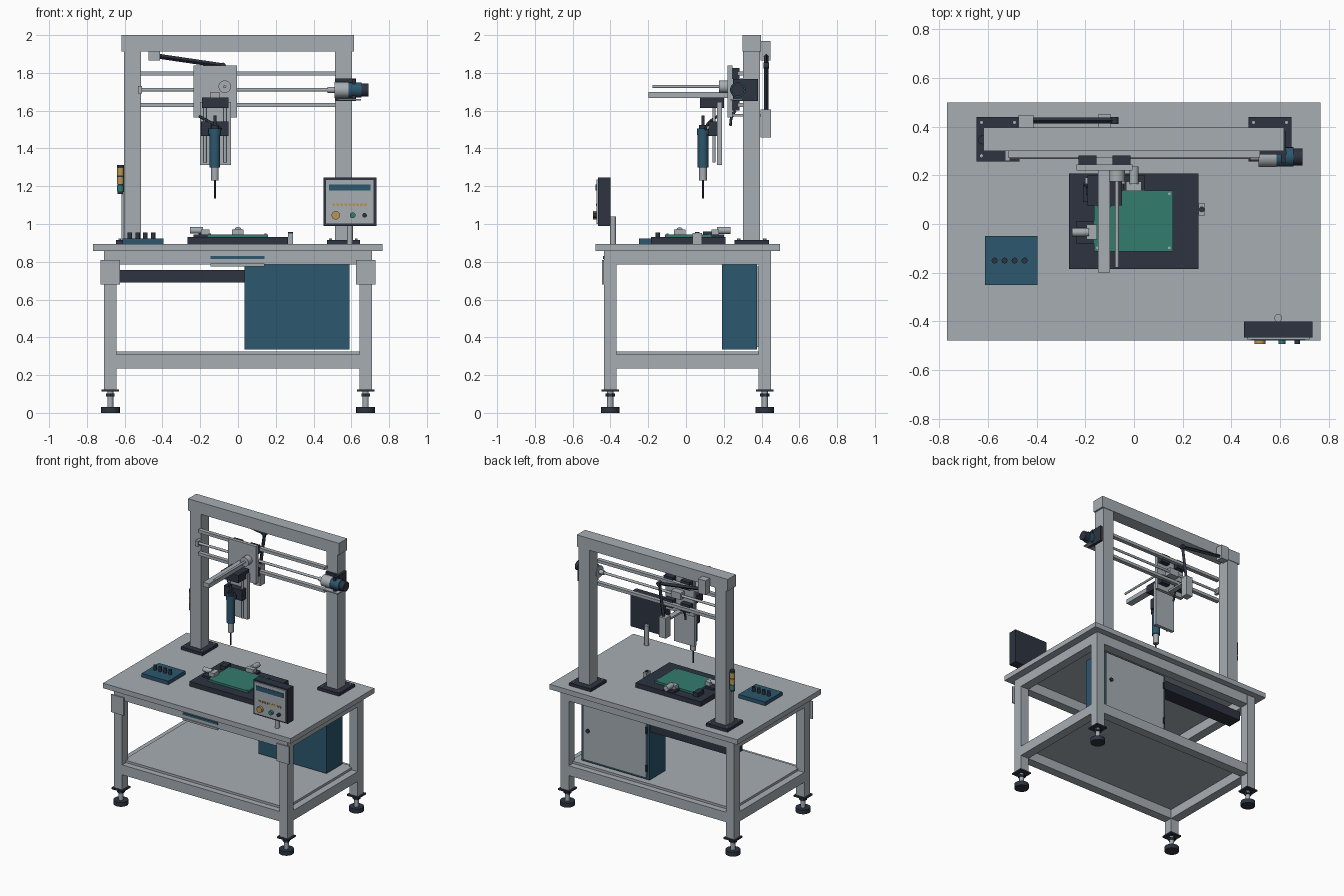
import bpy, math
from mathutils import Vector


def mat(name, col):
    m = bpy.data.materials.new(name)
    m.diffuse_color = (*col, 1)
    return m


GREY = mat("light_grey", (0.38, 0.42, 0.45))
DARK = mat("dark_navy", (0.026, 0.034, 0.052))
BLUE = mat("steel_blue", (0.025, 0.095, 0.155))
GREEN = mat("board_green", (0.034, 0.2, 0.155))
AMBER = mat("amber", (0.5, 0.3, 0.085))


def finish(o, name, m):
    o.name = name
    o.data.name = name
    o.data.materials.append(m)
    return o


def box(name, m, x, y, z):
    """Box from (min, max) pairs on each axis."""
    bpy.ops.mesh.primitive_cube_add(size=1)
    o = bpy.context.object
    for v in o.data.vertices:
        v.co = [p[0] if c < 0 else p[1] for c, p in zip(v.co, (x, y, z))]
    return finish(o, name, m)


def rod(name, m, a, b, r, sides=24):
    """Cylinder between two points."""
    a, b = Vector(a), Vector(b)
    d = b - a
    bpy.ops.mesh.primitive_cylinder_add(vertices=sides, radius=r, depth=d.length, location=(a + b) / 2)
    o = bpy.context.object
    o.rotation_euler = d.to_track_quat('Z', 'Y').to_euler()
    if sides > 8:
        bpy.ops.object.shade_smooth_by_angle()
    return finish(o, name, m)


def cable(name, m, pts, r):
    """Round cable through a few points."""
    c = bpy.data.curves.new(name, 'CURVE')
    c.dimensions = '3D'
    c.bevel_depth = r
    c.bevel_resolution = 2
    c.use_fill_caps = True
    s = c.splines.new('BEZIER')
    s.bezier_points.add(len(pts) - 1)
    for bp, p in zip(s.bezier_points, pts):
        bp.co = p
        bp.handle_left_type = bp.handle_right_type = 'AUTO'
    o = bpy.data.objects.new(name, c)
    bpy.context.collection.objects.link(o)
    c.materials.append(m)


# table top and apron
box("table_top", GREY, (-0.768, 0.765), (-0.478, 0.498), (0.858, 0.895))
for y0, y1, tag in ((-0.434, -0.368, "front"), (0.383, 0.45, "back")):
    box(f"apron_{tag}", GREY, (-0.65, 0.65), (y0, y1), (0.785, 0.858))
    box(f"lower_rail_{tag}", GREY, (-0.65, 0.65), (y0, y1), (0.235, 0.308))
for x0, x1, tag in ((-0.71, -0.643, "left"), (0.643, 0.71, "right")):
    box(f"apron_{tag}", GREY, (x0, x1), (-0.37, 0.385), (0.785, 0.858))
    box(f"lower_rail_{tag}", GREY, (x0, x1), (-0.37, 0.385), (0.235, 0.308))
box("shelf", GREY, (-0.66, 0.66), (-0.39, 0.405), (0.305, 0.325))

# legs with levelling feet
for x in (-0.676, 0.676):
    for y in (-0.401, 0.417):
        box("leg", GREY, (x - 0.034, x + 0.034), (y - 0.034, y + 0.034), (0.12, 0.858))
        box("foot_plate", DARK, (x - 0.046, x + 0.046), (y - 0.046, y + 0.046), (0.113, 0.124))
        rod("foot_stem", GREY, (x, y, 0.025), (x, y, 0.115), 0.016)
        rod("foot_nut", DARK, (x, y, 0.086), (x, y, 0.102), 0.026, 6)
        rod("foot_pad", DARK, (x, y, 0), (x, y, 0.032), 0.05)
    box("corner_plate", GREY, (x - 0.052, x + 0.052), (-0.444, -0.434), (0.68, 0.81))

# front drawer strip
box("drawer_lip", GREY, (-0.145, 0.14), (-0.442, -0.38), (0.776, 0.79))
box("drawer_strip", BLUE, (-0.145, 0.14), (-0.44, -0.433), (0.814, 0.83))

# cabinet, door and cable tray
box("cabinet", BLUE, (0.035, 0.59), (0.19, 0.376), (0.335, 0.785))
box("cabinet_door", GREY, (0.055, 0.57), (0.376, 0.386), (0.35, 0.775))
rod("door_lock", DARK, (0.53, 0.38, 0.57), (0.53, 0.395, 0.57), 0.014)
for z in (0.42, 0.7):
    box("door_hinge", DARK, (0.05, 0.062), (0.376, 0.392), (z - 0.025, z + 0.025))
box("cable_tray", DARK, (-0.643, 0.035), (0.26, 0.37), (0.69, 0.757))

# gantry
for s, tag in ((-1, "left"), (1, "right")):
    c = s * 0.558
    box(f"gantry_base_{tag}", DARK, (c - 0.088, c + 0.088), (0.257, 0.44), (0.895, 0.916))
    box(f"gantry_post_{tag}", GREY, (c - 0.045, c + 0.045), (0.302, 0.392), (0.916, 1.92))
    for dx in (-0.068, 0.068):
        for y in (0.28, 0.417):
            rod("base_bolt", GREY, (c + dx, y, 0.915), (c + dx, y, 0.923), 0.009, 6)
box("gantry_beam", GREY, (-0.618, 0.615), (0.3, 0.396), (1.913, 2.0))

# horizontal axis rails and screw
for z in (1.797, 1.63):
    box("cross_rail", GREY, (-0.518, 0.518), (0.272, 0.302), (z - 0.011, z + 0.011))
    for x in (-0.19, -0.052):
        box("rail_slider", DARK, (x - 0.037, x + 0.037), (0.243, 0.282), (z - 0.03, z + 0.03))
rod("cross_screw", GREY, (-0.525, 0.275, 1.71), (0.52, 0.275, 1.71), 0.009)
box("screw_bearing", GREY, (-0.53, -0.508), (0.258, 0.303), (1.69, 1.73))
box("screw_nut", GREY, (-0.16, -0.08), (0.244, 0.292), (1.685, 1.735))

# horizontal axis motor
box("motor_bracket", DARK, (0.515, 0.625), (0.285, 0.302), (1.65, 1.77))
box("motor_side_plate", DARK, (0.603, 0.622), (0.25, 0.38), (1.652, 1.768))
box("motor_shelf", GREY, (0.53, 0.65), (0.235, 0.3), (1.655, 1.663))
for name, m, x0, x1, r in (("motor_coupling", GREY, 0.475, 0.515, 0.016), ("motor_gearbox", GREY, 0.51, 0.585, 0.042),
                           ("motor_body", BLUE, 0.585, 0.655, 0.04), ("motor_cap", DARK, 0.655, 0.692, 0.034)):
    rod(name, m, (x0, 0.275, 1.71), (x1, 0.275, 1.71), r)

# carriage and forward arm
box("carriage_plate", GREY, (-0.235, -0.006), (0.22, 0.245), (1.563, 1.84))
box("arm_beam", GREY, (-0.147, -0.098), (-0.198, 0.222), (1.668, 1.7))
rod("arm_screw", GREY, (-0.07, -0.178, 1.727), (-0.07, 0.222, 1.727), 0.008)
rod("arm_screw_flange", GREY, (-0.07, 0.175, 1.727), (-0.07, 0.222, 1.727), 0.033)
box("arm_slider", DARK, (-0.19, -0.05), (0.075, 0.2), (1.613, 1.67))

# vertical axis
box("vertical_plate", GREY, (-0.202, -0.037), (0.165, 0.19), (1.313, 1.645))
for x in (-0.175, -0.068):
    rod("vertical_rod", GREY, (x, 0.148, 1.325), (x, 0.148, 1.62), 0.008)
box("vertical_slider", DARK, (-0.197, -0.05), (0.118, 0.166), (1.465, 1.543))

# driving tool
for name, m, z0, z1, r in (("tool_body", BLUE, 1.3, 1.48, 0.028), ("tool_collar", BLUE, 1.47, 1.505, 0.033),
                           ("tool_neck", DARK, 1.5, 1.525, 0.02), ("tool_inlet", DARK, 1.52, 1.575, 0.009),
                           ("tool_chuck", GREY, 1.23, 1.3, 0.02), ("tool_bit", DARK, 1.135, 1.23, 0.005)):
    rod(name, m, (-0.122, 0.09, z0), (-0.122, 0.09, z1), r)
box("tool_clamp", DARK, (-0.15, -0.094), (0.09, 0.125), (1.47, 1.5))
cable("tool_hose", DARK, [(-0.09, 0.1, 1.5), (-0.14, 0.12, 1.535), (-0.205, 0.165, 1.57)], 0.007)
cable("carriage_cable", DARK, [(-0.16, 0.26, 1.6), (-0.16, 0.24, 1.56), (-0.16, 0.235, 1.52)], 0.007)

# cable arm behind the beam
box("cable_anchor", GREY, (-0.473, -0.412), (0.394, 0.448), (1.865, 1.97))
elbow = (-0.08, 0.425, 1.838)
rod("cable_chain_upper", DARK, (-0.42, 0.425, 1.888), elbow, 0.013, 4)
rod("cable_chain_lower", DARK, elbow, (-0.115, 0.425, 1.595), 0.013, 4)
rod("cable_elbow", DARK, (-0.08, 0.411, 1.838), (-0.08, 0.439, 1.838), 0.016)
box("cable_terminal", GREY, (-0.148, -0.095), (0.394, 0.45), (1.457, 1.607))
box("terminal_link", GREY, (-0.14, -0.103), (0.244, 0.396), (1.568, 1.582))

# signal tower on the left post
TX, TY = -0.622, 0.345
box("tower_bracket", DARK, (-0.622, -0.603), (0.335, 0.355), (1.17, 1.3))
rod("tower_pipe", GREY, (-0.61, TY, 0.916), (-0.61, TY, 1.17), 0.007)
for name, m, z0, z1 in (("tower_cap", DARK, 1.296, 1.312), ("tower_light_top", AMBER, 1.258, 1.296),
                        ("tower_gap", DARK, 1.25, 1.258), ("tower_light_mid", AMBER, 1.212, 1.25),
                        ("tower_light_low", GREEN, 1.172, 1.205), ("tower_base", DARK, 1.16, 1.212)):
    rod(name, m, (TX, TY, z0), (TX, TY, z1), 0.015 if name == "tower_base" else 0.018)

# control panel
box("panel_housing", DARK, (0.452, 0.732), (-0.465, -0.4), (0.99, 1.245))
box("panel_face", GREY, (0.463, 0.721), (-0.474, -0.465), (1.0, 1.235))
box("panel_display", BLUE, (0.482, 0.702), (-0.478, -0.473), (1.177, 1.21))
rod("panel_post", GREY, (0.592, -0.386, 0.895), (0.592, -0.386, 1.04), 0.016)
for i in range(9):
    x = 0.5 + i * 0.021
    box("panel_mark", AMBER, (x, x + 0.014), (-0.477, -0.473), (1.096, 1.108))
for name, m, x, r in (("button_amber", AMBER, 0.517, 0.022), ("button_green", GREEN, 0.607, 0.015),
                      ("button_dark", DARK, 0.67, 0.012)):
    rod(name, m, (x, -0.47, 1.046), (x, -0.492, 1.046), r)

# bit tray
box("bit_tray", BLUE, (-0.612, -0.395), (-0.25, -0.05), (0.895, 0.922))
for i in range(4):
    x = -0.572 + i * 0.041
    rod("tray_bit", DARK, (x, -0.15, 0.92), (x, -0.15, 0.955), 0.012)

# work fixture and board
box("fixture_plate", DARK, (-0.267, 0.265), (-0.185, 0.208), (0.895, 0.93))
box("work_board", GREEN, (-0.165, 0.16), (-0.112, 0.138), (0.93, 0.945))
for x in (-0.15, 0.145):
    for y in (-0.098, 0.124):
        rod("board_pin", GREY, (x, y, 0.944), (x, y, 0.949), 0.006, 12)

# clamps around the board
box("back_clamp_base", DARK, (-0.045, 0.045), (0.13, 0.2), (0.93, 0.945))
box("back_clamp_block", GREY, (-0.032, 0.03), (0.135, 0.175), (0.944, 0.972))
rod("back_clamp_barrel", GREY, (0, 0.165, 0.966), (0, 0.235, 0.966), 0.019)
box("left_clamp_base", DARK, (-0.235, -0.165), (-0.08, 0.012), (0.93, 0.945))
box("left_clamp_block", GREY, (-0.195, -0.152), (-0.064, -0.003), (0.944, 0.972))
rod("left_clamp_barrel", GREY, (-0.255, -0.034, 0.966), (-0.185, -0.034, 0.966), 0.017)
box("left_stop", DARK, (-0.21, -0.17), (0.09, 0.16), (0.93, 0.96))
box("side_sensor", GREY, (0.265, 0.292), (0.035, 0.085), (0.895, 0.952))
rod("sensor_eye", DARK, (0.278, 0.06, 0.95), (0.278, 0.06, 0.957), 0.012)
